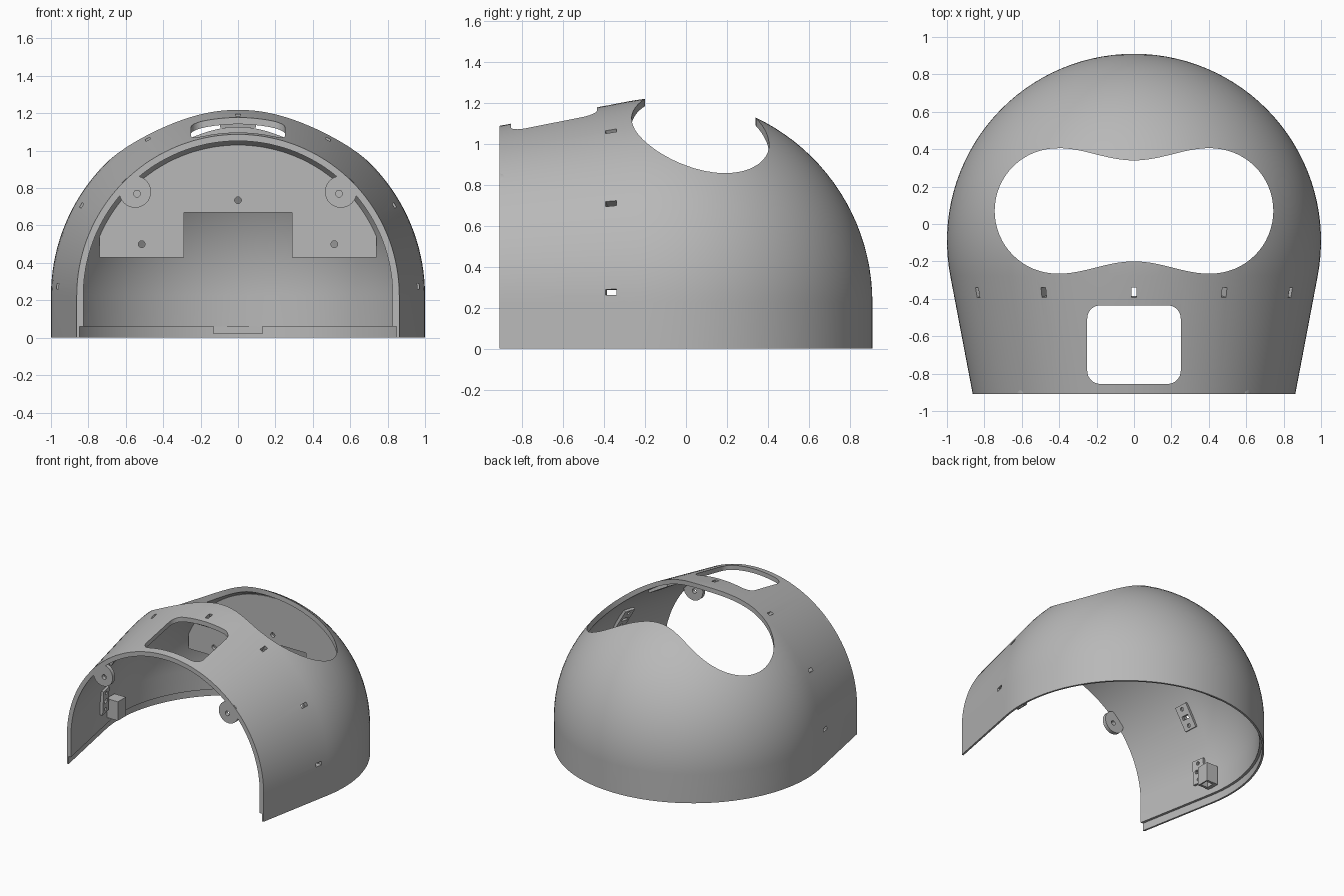
import bpy, bmesh
from math import sin, cos, pi, radians, acos
from mathutils import Matrix, Vector

cube = bpy.data.objects.get("Cube")
if cube:
    bpy.data.objects.remove(cube, do_unlink=True)

grey = bpy.data.materials.new("plain grey")
grey.use_nodes = True
colour = (0.48, 0.48, 0.48, 1)
grey.diffuse_color = colour
for node in grey.node_tree.nodes:
    if node.type == 'BSDF_PRINCIPLED':
        node.inputs["Base Color"].default_value = colour
        node.inputs["Roughness"].default_value = 0.6

# Main dimensions: a sphere with a cone tangent to it, on a straight skirt
CY, CZ, R, FRONT = -0.09, 0.225, 1.0, -0.91
WALL, LIP, LIP_H = 0.035, 0.015, 0.06
TILT = radians(10.75)
ARC, RINGS = 72, 32


def finish(name, bm):
    bmesh.ops.recalc_face_normals(bm, faces=bm.faces)
    mesh = bpy.data.meshes.new(name)
    bm.to_mesh(mesh)
    bm.free()
    mesh.materials.append(grey)
    obj = bpy.data.objects.new(name, mesh)
    bpy.context.collection.objects.link(obj)
    return obj


def cut(obj, cutter):
    """Subtract the cutter and bake the result."""
    cutter.hide_render = True
    mod = obj.modifiers.new("cut", 'BOOLEAN')
    mod.operation, mod.solver, mod.object = 'DIFFERENCE', 'EXACT', cutter
    graph = bpy.context.evaluated_depsgraph_get()
    mesh = bpy.data.meshes.new_from_object(obj.evaluated_get(graph))
    obj.modifiers.clear()
    obj.data = mesh


def smooth(obj):
    bpy.ops.object.select_all(action='DESELECT')
    obj.select_set(True)
    bpy.context.view_layer.objects.active = obj
    bpy.ops.object.shade_smooth_by_angle(angle=radians(25))


def prism(bm, outline, start, depth, axis):
    """Extrude a flat outline along y or z."""
    put = (lambda u, v: (u, start, v)) if axis == 'y' else (lambda u, v: (u, v, start))
    face = bm.faces.new([bm.verts.new(put(u, v)) for u, v in outline])
    made = bmesh.ops.extrude_face_region(bm, geom=[face])
    push = Vector((0, depth, 0)) if axis == 'y' else Vector((0, 0, depth))
    bmesh.ops.translate(bm, vec=push, verts=[e for e in made['geom'] if isinstance(e, bmesh.types.BMVert)])


def box(bm, size, matrix):
    bmesh.ops.create_cube(bm, size=1, matrix=matrix @ Matrix.Diagonal((*size, 1)))


def circle(x, y, r, a0=0, a1=2 * pi, n=32):
    return [(x + r * cos(a0 + (a1 - a0) * i / n), y + r * sin(a0 + (a1 - a0) * i / n)) for i in range(n)]


def cone_radius(y):
    return R / cos(TILT) + (y - CY) * math_tan


math_tan = sin(TILT) / cos(TILT)


def on_cone(angle, y, inset):
    """Frame on the cone wall: x radial, y along the wall."""
    return (Matrix.Translation((0, 0, CZ)) @ Matrix.Rotation(-angle, 4, 'Y')
            @ Matrix.Translation((cone_radius(y) - inset, y, 0)) @ Matrix.Rotation(-TILT, 4, 'Z'))


# Shell: closed cross-section rings running from the front edge to the back pole
def station(i, d):
    """Depth and radius of ring i at distance d inside the outer skin."""
    if i == 0:
        return FRONT, cone_radius(FRONT) - d
    t = -TILT + (pi / 2 + TILT) * (i - 1) / (RINGS - 1)
    return CY + (R - d) * sin(t), (R - d) * cos(t)


def section(i):
    def at(d, side, z):
        y, r = station(i, d)
        return (side * r, y, z)

    def arch(d):
        y, r = station(i, d)
        return [(r * cos(pi * k / ARC), y, CZ + r * sin(pi * k / ARC)) for k in range(ARC + 1)]

    def foot(side):
        return [at(LIP, side, 0), at(LIP, side, LIP_H), at(WALL, side, LIP_H)]
    return ([at(0, 1, 0)] + arch(0) + [at(0, -1, 0)] + foot(-1)
            + arch(WALL)[::-1] + foot(1)[::-1])


bm = bmesh.new()
rings = [[bm.verts.new(p) for p in section(i)] for i in range(RINGS + 1)]
for a, b in zip(rings, rings[1:]):
    for k in range(len(a)):
        n = (k + 1) % len(a)
        bm.faces.new((a[k], a[n], b[n], b[k]))
# Front rim strip between outer and inner arches
first, count = rings[0], len(rings[0])
outer = first[1:ARC + 2]
inner = first[ARC + 6:2 * ARC + 7][::-1]
for k in range(ARC):
    bm.faces.new((outer[k], outer[k + 1], inner[k + 1], inner[k]))
bm.faces.new([first[0], first[1], *first[-4:]])
bm.faces.new(first[ARC + 1:ARC + 7])
bmesh.ops.remove_doubles(bm, verts=bm.verts, dist=0.0001)
shell = finish("shell", bm)

# Openings: two-lobed top opening, rounded hatch and the ring of slots
SLOT_Y = -0.36
slot_angles = [radians(a) for a in (3, 30, 60, 90, 120, 150, 177)]
LOBE, MID, LOBE_R = 0.41, 0.07, 0.335
waist = [(x, 0.303 - 0.033 * cos(pi * x / LOBE)) for x in [LOBE * k / 16 for k in range(-16, 17)]]
outline = [(x, MID - h) for x, h in waist[:-1]]
outline += circle(LOBE, MID, LOBE_R, -pi / 2, pi / 2)
outline += [(x, MID + h) for x, h in waist[:0:-1]]
outline += circle(-LOBE, MID, LOBE_R, pi / 2, 3 * pi / 2)
bm = bmesh.new()
prism(bm, outline, 0.5, 1.5, 'z')
hatch = []
for q, (sx, sy) in enumerate([(1, 1), (-1, 1), (-1, -1), (1, -1)]):
    hatch += circle(sx * 0.18, -0.645 + sy * 0.14, 0.07, q * pi / 2, (q + 1) * pi / 2, 8)
    hatch.append((sx * 0.18 + 0.07 * cos((q + 1) * pi / 2), -0.645 + sy * 0.14 + 0.07 * sin((q + 1) * pi / 2)))
prism(bm, hatch, 0.7, 1, 'z')
for a in slot_angles:
    box(bm, (0.2, 0.055, 0.028), on_cone(a, SLOT_Y, 0.03))
cutter = finish("opening_cutter", bm)
cut(shell, cutter)
smooth(shell)
bpy.data.objects.remove(cutter, do_unlink=True)

# Mounting pads behind the slots, each with a slot and two screw holes
bm, holes = bmesh.new(), bmesh.new()
for a in slot_angles:
    frame = on_cone(a, SLOT_Y, WALL + 0.012)
    box(bm, (0.025, 0.1, 0.19), frame)
    box(holes, (0.1, 0.055, 0.028), frame)
    for side in (-1, 1):
        spot = frame @ Matrix.Translation((0, 0, side * 0.065)) @ Matrix.Rotation(pi / 2, 4, 'Y')
        bmesh.ops.create_cone(holes, cap_ends=True, segments=16, radius1=0.014, radius2=0.014, depth=0.1, matrix=spot)
pads = finish("mounting_pads", bm)
cutter = finish("pad_cutter", holes)
cut(pads, cutter)
bpy.data.objects.remove(cutter, do_unlink=True)

# Small open-bottomed boxes beside the lowest pads
bm, holes = bmesh.new(), bmesh.new()
for side in (-1, 1):
    box(bm, (0.1, 0.1, 0.15), Matrix.Translation((side * 0.9, -0.24, 0.18)))
    box(holes, (0.06, 0.06, 0.15), Matrix.Translation((side * 0.89, -0.24, 0.14)))
sockets = finish("side_sockets", bm)
cutter = finish("socket_cutter", holes)
cut(sockets, cutter)
bpy.data.objects.remove(cutter, do_unlink=True)

# Round tabs with a hole, just inside the front edge
bm, holes = bmesh.new(), bmesh.new()
for side in (-1, 1):
    prism(bm, circle(side * 0.55, 0.78, 0.085), FRONT + 0.005, 0.03, 'y')
    prism(holes, circle(side * 0.54, 0.77, 0.018), FRONT - 0.1, 0.2, 'y')
tabs = finish("front_tabs", bm)
cutter = finish("tab_cutter", holes)
cut(tabs, cutter)
smooth(tabs)
bpy.data.objects.remove(cutter, do_unlink=True)

# Flat bulkhead inside the back, notched below and drilled
PLATE_R, PLATE_X = 0.805, 0.74
start = acos(PLATE_X / PLATE_R)
outline = [(-PLATE_X, 0.43), (-0.29, 0.43), (-0.29, 0.67), (0.29, 0.67), (0.29, 0.43), (PLATE_X, 0.43)]
outline += circle(0, CZ, PLATE_R, start, pi - start, 48)
outline.append((-PLATE_X, CZ + PLATE_R * sin(start)))
bm, holes = bmesh.new(), bmesh.new()
prism(bm, outline, 0.435, 0.025, 'y')
for x, z in ((0, 0.735), (-0.515, 0.5), (0.515, 0.5)):
    prism(holes, circle(x, z, 0.018), 0.3, 0.3, 'y')
plate = finish("rear_bulkhead", bm)
cutter = finish("bulkhead_cutter", holes)
cut(plate, cutter)
smooth(plate)
bpy.data.objects.remove(cutter, do_unlink=True)

# Locating tab at the back of the bottom lip
bm = bmesh.new()
box(bm, (0.26, 0.03, 0.04), Matrix.Translation((0, 0.88, 0.04)))
finish("rear_lip_tab", bm)
